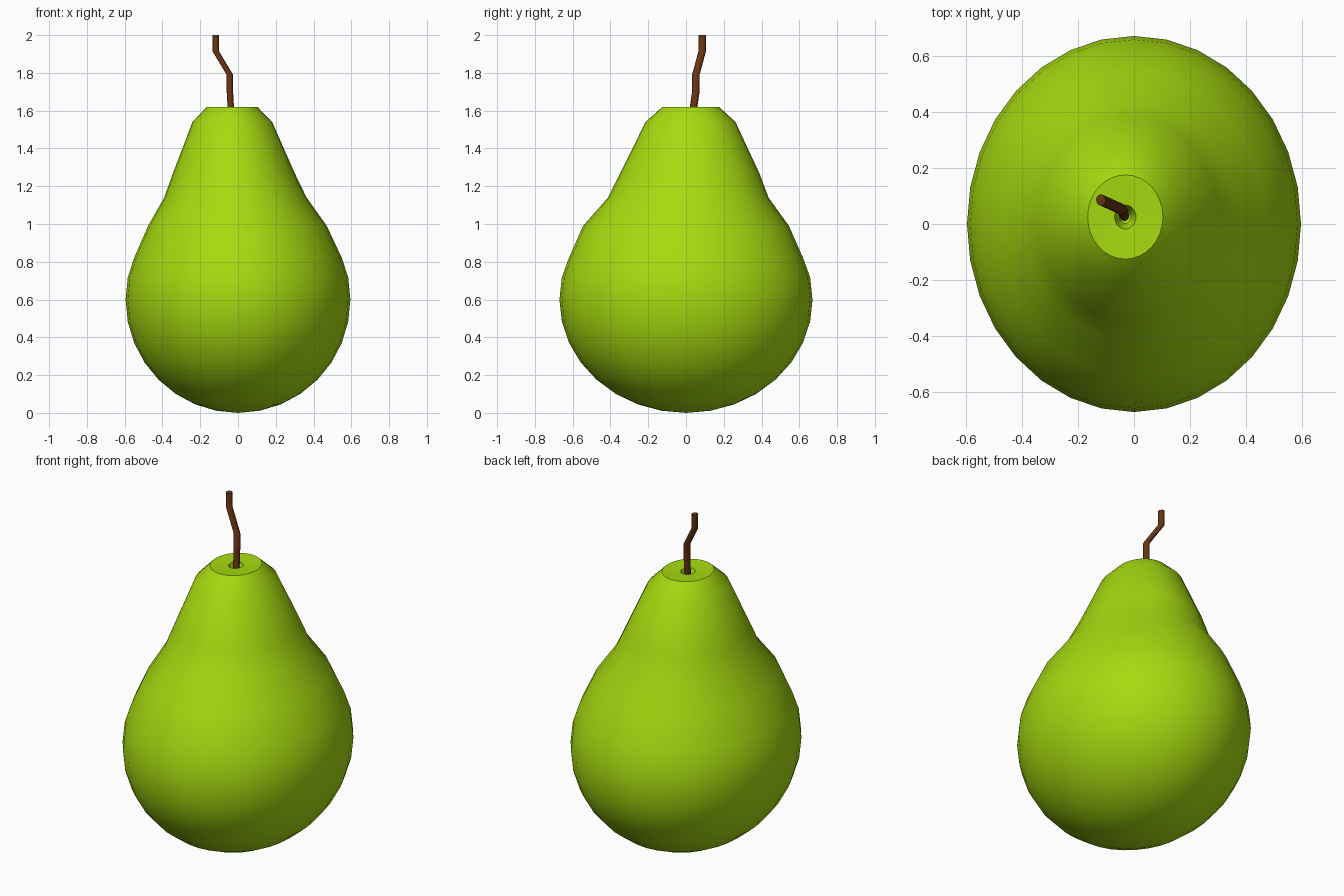
import bpy, bmesh
from math import sin, cos, pi, radians

if "Cube" in bpy.data.objects:
    bpy.data.objects.remove(bpy.data.objects["Cube"])


def material(name, color):
    mat = bpy.data.materials.new(name)
    mat.diffuse_color = color
    mat.use_nodes = True
    mat.node_tree.nodes["Principled BSDF"].inputs["Base Color"].default_value = mat.diffuse_color
    return mat


def loft(name, rings, sides, mat, angle):
    """Skin a stack of horizontal ellipses (cx, cy, z, rx, ry); zero radius makes a pole."""
    bm = bmesh.new()
    loops = []
    for cx, cy, z, rx, ry in rings:
        if rx == 0:
            loops.append([bm.verts.new((cx, cy, z))] * sides)
        else:
            loops.append([bm.verts.new((cx + rx * cos(2 * pi * i / sides),
                                        cy + ry * sin(2 * pi * i / sides), z))
                          for i in range(sides)])
    for a, b in zip(loops, loops[1:]):
        for i in range(sides):
            j = (i + 1) % sides
            quad = list(dict.fromkeys([a[i], a[j], b[j], b[i]]))
            bm.faces.new(quad)
    # cap any open ends
    for end in (loops[0][::-1], loops[-1]):
        if end[0] is not end[1]:
            bm.faces.new(end)
    bmesh.ops.recalc_face_normals(bm, faces=bm.faces)
    mesh = bpy.data.meshes.new(name)
    bm.to_mesh(mesh)
    bm.free()
    mesh.materials.append(mat)
    obj = bpy.data.objects.new(name, mesh)
    bpy.context.collection.objects.link(obj)
    bpy.ops.object.select_all(action='DESELECT')
    obj.select_set(True)
    bpy.context.view_layer.objects.active = obj
    bpy.ops.object.shade_smooth_by_angle(angle=radians(angle))
    return obj


green = material("pear_skin", (0.38, 0.70, 0.005, 1))
brown = material("stem_bark", (0.14, 0.035, 0.006, 1))

# Fruit: round lower belly, then a leaning neck and a small dimple
belly = []
for k in range(0, 10):
    t = radians(11.25 * k)
    belly.append((0, 0, 0.6 - 0.6 * cos(t), 0.595 * sin(t), 0.67 * sin(t)))
neck = [
    (0.0, 0.0, 0.82, 0.55, 0.62),
    (-0.003, 0.0, 0.99, 0.473, 0.545),
    (-0.014, 0.012, 1.14, 0.377, 0.425),
    (-0.022, 0.02, 1.27, 0.322, 0.368),
    (-0.03, 0.024, 1.54, 0.211, 0.238),
    (-0.031, 0.025, 1.62, 0.134, 0.15),
    (-0.031, 0.025, 1.615, 0.038, 0.043),
    (-0.031, 0.025, 1.56, 0.02, 0.023),
    (-0.031, 0.025, 1.55, 0, 0),
]
loft("pear_body", belly + neck, 32, green, 40)

# Crooked stem
path = [(-0.034, 0.03, 1.55), (-0.043, 0.052, 1.70), (-0.043, 0.052, 1.79),
        (-0.118, 0.086, 1.915), (-0.118, 0.086, 2.0)]
loft("stem", [(x, y, z, 0.017, 0.02) for x, y, z in path], 12, brown, 40)
